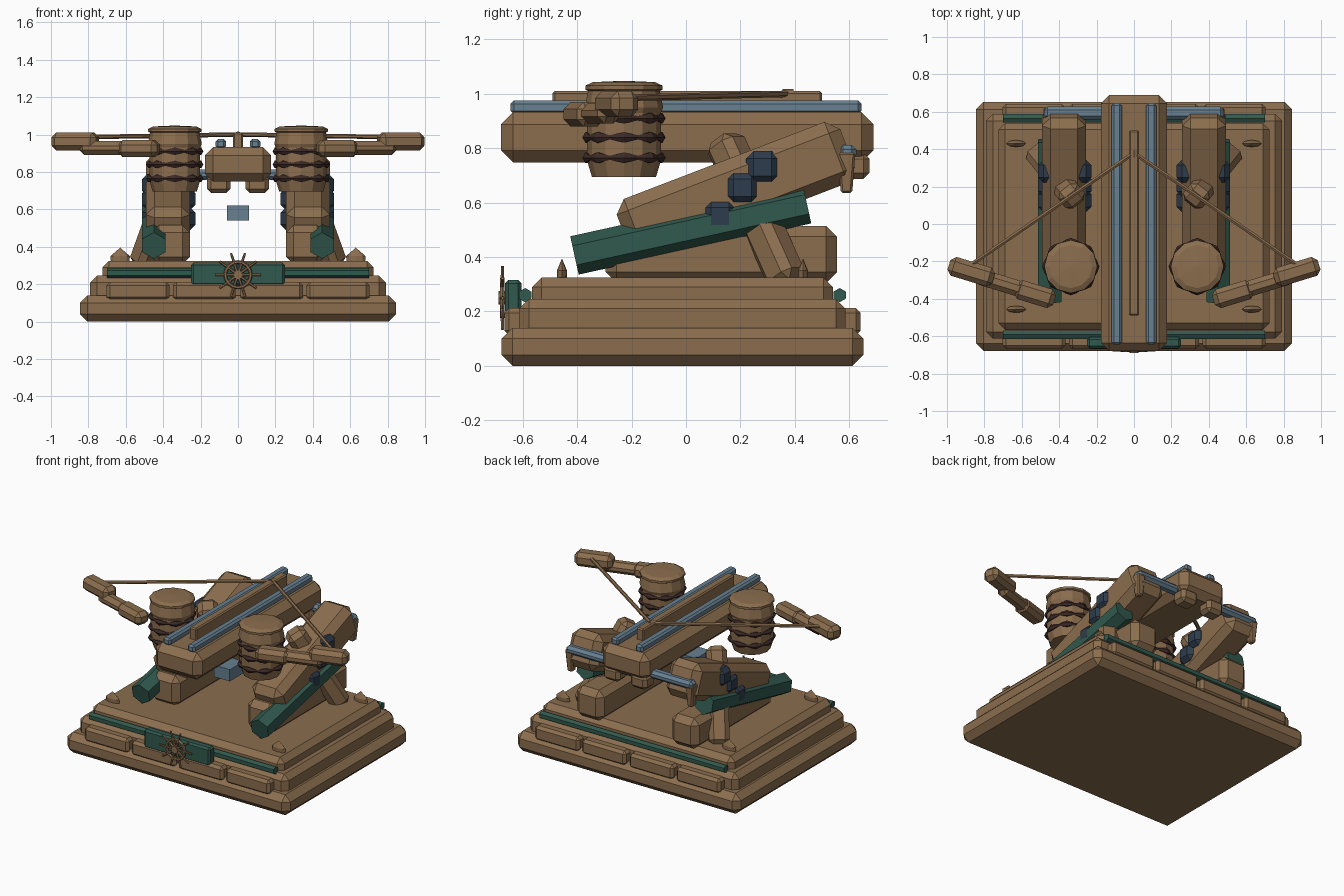
import bpy, bmesh, math
from mathutils import Matrix, Vector, Euler

cube = bpy.data.objects.get("Cube")
if cube:
    bpy.data.objects.remove(cube, do_unlink=True)


def material(name, rgb):
    m = bpy.data.materials.new(name)
    m.use_nodes = True
    m.diffuse_color = (*rgb, 1)
    m.node_tree.nodes["Principled BSDF"].inputs["Base Color"].default_value = (*rgb, 1)
    return m


WOOD = material("brown wood", (0.26, 0.155, 0.076))
GREEN = material("dark green", (0.03, 0.1, 0.075))
STEEL = material("blue steel", (0.135, 0.215, 0.285))
IRON = material("dark iron", (0.027, 0.045, 0.072))
ROPE = material("dark rope", (0.045, 0.023, 0.02))


def finish(name, bm, mat, matrix=Matrix()):
    bmesh.ops.recalc_face_normals(bm, faces=bm.faces)
    me = bpy.data.meshes.new(name)
    bm.to_mesh(me)
    bm.free()
    me.materials.append(mat)
    ob = bpy.data.objects.new(name, me)
    ob.matrix_world = matrix
    bpy.context.collection.objects.link(ob)
    return ob


def place(loc, rot):
    return Matrix.Translation(loc) @ rot.to_matrix().to_4x4()


def box(name, loc, size, mat=WOOD, bevel=0.02, rot=(0, 0, 0), taper=1):
    """Chamfered box; taper scales the lower end."""
    bm = bmesh.new()
    bmesh.ops.create_cube(bm, size=1)
    for v in bm.verts:
        k = taper if v.co.z < 0 else 1
        v.co = Vector((v.co.x * size[0] * k, v.co.y * size[1] * k, v.co.z * size[2]))
    if bevel:
        bmesh.ops.bevel(bm, geom=bm.edges[:], offset=bevel, segments=1, affect='EDGES')
    r = rot if hasattr(rot, "to_matrix") and not isinstance(rot, tuple) else Euler(rot)
    return finish(name, bm, mat, place(loc, r))


def rod(name, a, b, r, mat=WOOD, sides=6, r2=None, turn=0.0):
    """Prism from point a to point b."""
    a, b = Vector(a), Vector(b)
    bm = bmesh.new()
    bmesh.ops.create_cone(bm, cap_ends=True, segments=sides, radius1=r,
                          radius2=r if r2 is None else r2, depth=(b - a).length)
    bmesh.ops.rotate(bm, verts=bm.verts, matrix=Matrix.Rotation(turn, 3, 'Z'))
    return finish(name, bm, mat, place((a + b) / 2, (b - a).to_track_quat('Z', 'Y')))


def lathe(name, profile, loc, mat=WOOD, sides=12, scale=(1, 1, 1)):
    """Profile of (radius, height) points turned about z."""
    bm = bmesh.new()
    vs = [bm.verts.new((r, 0, z)) for r, z in profile]
    es = [bm.edges.new(p) for p in zip(vs, vs[1:])]
    bmesh.ops.spin(bm, geom=vs + es, cent=(0, 0, 0), axis=(0, 0, 1),
                   angle=math.tau, steps=sides, use_duplicate=False)
    bmesh.ops.remove_doubles(bm, verts=bm.verts, dist=0.0005)
    bmesh.ops.scale(bm, vec=scale, verts=bm.verts)
    return finish(name, bm, mat, Matrix.Translation(loc))


def rope_ring(name, loc, radius, steps=32, ring=6):
    """Closed ring whose thickness swells and narrows."""
    bm = bmesh.new()
    loops = []
    for i in range(steps):
        t = math.tau * i / steps
        h = 0.016 + 0.007 * math.cos(8 * t)
        loop = []
        for j in range(ring):
            a = math.tau * j / ring
            r = radius + h * math.cos(a)
            loop.append(bm.verts.new((r * math.cos(t), r * math.sin(t), h * math.sin(a))))
        loops.append(loop)
    for i in range(steps):
        p, q = loops[i], loops[(i + 1) % steps]
        for j in range(ring):
            k = (j + 1) % ring
            bm.faces.new((p[j], q[j], q[k], p[k]))
    return finish(name, bm, ROPE, Matrix.Translation(loc))


MID = -0.013  # depth centre of the base

# Stepped base
box("base_lower", (0, MID, 0.07), (1.69, 1.33, 0.14), bevel=0.04)
box("base_middle", (0, MID, 0.175), (1.58, 1.2, 0.14), bevel=0.035)
box("base_upper", (0, MID, 0.265), (1.45, 1.105, 0.12), bevel=0.035)

# Blocks and green rails along the front and back of the base
for side, d in (("front", -1), ("back", 1)):
    for i, x in enumerate((-0.535, -0.18, 0.18, 0.535)):
        box(f"{side}_block_{i + 1}", (x, MID + d * 0.615, 0.162), (0.335, 0.08, 0.1), bevel=0.018)
    y = MID + d * 0.578
    rod(f"{side}_green_rail", (-0.7, y, 0.26), (0.7, y, 0.26), 0.026, GREEN)
    for x in (-0.63, 0.63):
        lathe(f"{side}_corner_stud", [(0, 0), (0.05, 0), (0.052, 0.03), (0, 0.075)],
              (x, MID + d * 0.443, 0.32), sides=8, scale=(1, 0.36, 1))

# Front plaque with spoked wheel
box("plaque", (0, -0.635, 0.253), (0.5, 0.06, 0.125), GREEN, 0.012)
rod("wheel_hub", (0, -0.66, 0.25), (0, -0.69, 0.25), 0.025, sides=8)
bpy.ops.mesh.primitive_torus_add(major_radius=0.068, minor_radius=0.01, major_segments=16,
                                 minor_segments=6, location=(0, -0.675, 0.25),
                                 rotation=(math.pi / 2, 0, 0))
bpy.context.object.name = "wheel_rim"
bpy.context.object.data.materials.append(WOOD)
for i in range(10):
    a = math.tau * i / 10
    rod(f"wheel_spoke_{i + 1}", (0, -0.675, 0.25),
        (0.122 * math.cos(a), -0.675, 0.25 + 0.122 * math.sin(a)), 0.009, r2=0.006)

# Stock with rails, centre slide and feet
box("stock", (0, 0.005, 0.84), (0.355, 1.37, 0.185), bevel=0.045)
box("centre_slide", (0, 0.005, 0.965), (0.055, 0.99, 0.09), bevel=0.008)
box("trigger_plate", (0, -0.1, 0.58), (0.12, 0.15, 0.08), STEEL, 0)

TILT = math.radians(21)
for s, side in ((1, "left"), (-1, "right")):
    box(f"{side}_rail", (s * 0.092, 0, 0.95), (0.055, 1.29, 0.05), STEEL, 0.012)
    box(f"{side}_stock_foot", (s * 0.103, 0.62, 0.735), (0.125, 0.11, 0.095), bevel=0.022)

    # Pedestal, sloping beam, brace and green strut
    box(f"{side}_pedestal", (s * 0.36, 0.13, 0.41), (0.205, 0.85, 0.21), bevel=0.04)
    box(f"{side}_sloping_beam", (s * 0.375, 0.183, 0.643), (0.235, 0.88, 0.24),
        bevel=0.045, rot=(TILT, 0, 0))
    top, low = Vector((s * 0.33, 0.145, 0.82)), Vector((s * 0.51, 0.37, 0.32))
    box(f"{side}_brace", (top + low) / 2, (0.13, 0.13, (top - low).length + 0.04),
        bevel=0.03, rot=(top - low).to_track_quat('Z', 'Y'))
    rod(f"{side}_green_strut", (s * 0.45, -0.41, 0.406), (s * 0.45, 0.445, 0.594), 0.072, GREEN)

    # Iron blocks stepping up the beam
    for i, (y, z) in enumerate(((0.125, 0.55), (0.207, 0.655), (0.282, 0.73))):
        box(f"{side}_iron_block_{i + 1}", (s * 0.37, y, z), (0.285, 0.122, 0.12), IRON, 0.028)

    # Rear crossbar half and its claw
    box(f"{side}_rear_bar", (s * 0.315, 0.593, 0.785), (0.33, 0.068, 0.055), STEEL, 0.018)
    box(f"{side}_rear_claw", (s * 0.455, 0.59, 0.71), (0.06, 0.065, 0.15), bevel=0.008, taper=0.65)

    # Winding drum with rope bands
    cx, cy = s * 0.338, -0.228
    lathe(f"{side}_drum", [(0, 0.695), (0.118, 0.695), (0.136, 0.755), (0.136, 0.93), (0.144, 0.95),
                           (0.132, 1.01), (0.142, 1.015), (0.142, 1.03), (0.115, 1.043), (0, 1.048)],
          (cx, cy, 0))
    for i, z in enumerate((0.765, 0.84, 0.91)):
        rope_ring(f"{side}_rope_band_{i + 1}", (cx, cy, z), 0.13)

    # Three-piece bow arm and string
    for part, x, y, z, size in (("inner", 0.53, -0.375, 0.925, (0.22, 0.105, 0.09)),
                                ("middle", 0.7, -0.32, 0.928, (0.3, 0.085, 0.075)),
                                ("outer", 0.87, -0.255, 0.963, (0.25, 0.105, 0.095))):
        box(f"{side}_arm_{part}", (s * x, y, z), size, bevel=0.026,
            rot=(0, 0, s * math.radians(17)))
    rod(f"{side}_string", (s * 0.89, -0.23, 0.985), (0, 0.38, 1.0), 0.012)

rod("string_nock", (0, 0.355, 0.99), (0, 0.395, 0.99), 0.027, sides=8)
